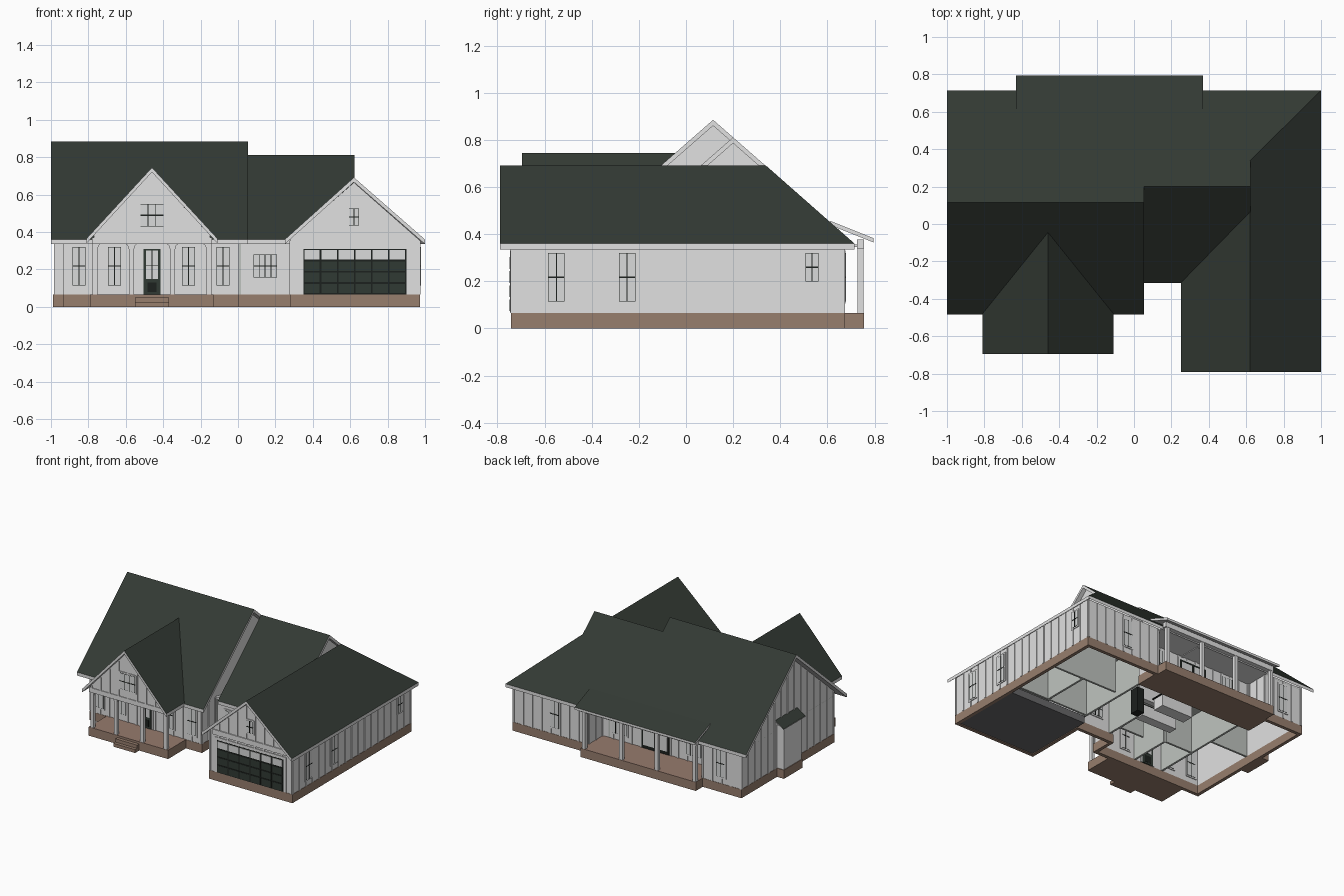
import bpy, bmesh
from mathutils import Vector

cube = bpy.data.objects.get("Cube")
if cube:
    bpy.data.objects.remove(cube, do_unlink=True)


def material(name, r, g, b):
    m = bpy.data.materials.new(name)
    m.use_nodes = True
    m.diffuse_color = (r, g, b, 1)
    m.node_tree.nodes["Principled BSDF"].inputs["Base Color"].default_value = (r, g, b, 1)
    return m


roof = material("dark_green_roof", .033, .042, .034)
wall = material("white_siding", .75, .75, .75)
brown = material("brown_masonry", .31, .21, .155)
deck = material("rosy_brown_deck", .31, .2, .155)
dark = material("black_frame", .012, .015, .013)
door = material("dark_green_door", .03, .042, .034)
glass = material("pale_glass", .7, .71, .71)
inside = material("interior_grey", .52, .55, .52)
tar = material("charcoal_slab", .14, .14, .145)


def finish(name, bm, mats):
    bmesh.ops.recalc_face_normals(bm, faces=bm.faces[:])
    me = bpy.data.meshes.new(name)
    bm.to_mesh(me)
    bm.free()
    for m in mats:
        me.materials.append(m)
    ob = bpy.data.objects.new(name, me)
    bpy.context.collection.objects.link(ob)
    return ob


def boxes(name, items):
    """One object from (x0, x1, y0, y1, z0, z1, material) boxes."""
    bm, mats = bmesh.new(), []
    for *b, mat in items:
        if mat not in mats:
            mats.append(mat)
        vs = bmesh.ops.create_cube(bm, size=1)["verts"]
        for v in vs:
            v.co = [(b[2*i] + b[2*i+1]) / 2 + v.co[i] * abs(b[2*i+1] - b[2*i]) for i in range(3)]
        for f in {f for v in vs for f in v.link_faces}:
            f.material_index = mats.index(mat)
    return finish(name, bm, mats)


def extruded(pts, offset):
    bm = bmesh.new()
    face = bm.faces.new([bm.verts.new(p) for p in pts])
    ext = bmesh.ops.extrude_face_region(bm, geom=[face], use_keep_orig=True)["geom"]
    bmesh.ops.translate(bm, verts=[g for g in ext if isinstance(g, bmesh.types.BMVert)], vec=offset)
    return bm


def prism(name, pts, axis, a, b, mat):
    place = {"x": lambda u, v: (a, u, v), "y": lambda u, v: (u, a, v), "z": lambda u, v: (u, v, a)}[axis]
    return finish(name, extruded([place(*p) for p in pts], Vector([(b - a) * (axis == c) for c in "xyz"])), [mat])


def slab(name, pts, t=.025):
    """Roof plane: green on top, white edges and underside."""
    bm = extruded(pts, Vector((0, 0, -t)))
    bmesh.ops.recalc_face_normals(bm, faces=bm.faces[:])
    for f in bm.faces:
        f.material_index = 0 if f.normal.z > .3 else 1
    return finish(name, bm, [roof, wall])


def gable(name, axis, u0, u1, mid, apex, slope, a, b):
    low = [(u, apex - slope * abs(u - mid)) for u in (u0, u1)]
    return prism(name, [(u0, .34), low[0], (mid, apex), low[1], (u1, .34)], axis, a, b, wall)


def panel(side, at, u0, u1, z0, z1, d, mat):
    """Plate set through a wall, standing proud of both faces by d."""
    s = 1 if side in ("back", "right") else -1
    a, b = at - s * (.02 + d), at + s * d
    return (u0, u1, a, b, z0, z1, mat) if side in ("front", "back") else (a, b, u0, u1, z0, z1, mat)


def window(name, side, at, u, w, z0, z1, cols=2, rows=2):
    h = w / 2
    items = [panel(side, at, u-h-.01, u+h+.01, z0-.01, z1+.01, .006, wall),
             panel(side, at, u-h, u+h, z0, z1, .007, dark),
             panel(side, at, u-h+.002, u+h-.002, z0+.002, z1-.002, .008, glass)]
    for i in range(1, cols):
        c = u - h + w * i / cols
        items.append(panel(side, at, c-.002, c+.002, z0, z1, .0095, dark))
    for i in range(1, rows):
        c = z0 + (z1 - z0) * i / rows
        items.append(panel(side, at, u-h, u+h, c-.003, c+.003, .0095, dark))
    boxes(name, items)


# Outer shell: foundation and walls follow one plan outline
plan = [(-.93, -.43), (0, -.43), (0, -.265), (.28, -.265), (.28, -.74), (.97, -.74),
        (.97, .67), (.34, .67), (.34, .5), (-.6, .5), (-.6, .67), (-.93, .67)]
edges = list(zip(plan, plan[1:] + plan[:1]))


def ring(name, z0, z1, t, offset, mat):
    bm = bmesh.new()
    lo, hi = ([bm.verts.new((x, y, z)) for x, y in plan] for z in (z0, z1))
    for i in range(len(plan)):
        j = (i + 1) % len(plan)
        bm.faces.new((lo[i], lo[j], hi[j], hi[i]))
    ob = finish(name, bm, [mat])
    mod = ob.modifiers.new("thickness", "SOLIDIFY")
    mod.thickness, mod.offset, mod.use_even_offset = t, offset, True


ring("foundation", 0, .065, .025, -.8, brown)
ring("outer_walls", .065, .36, .02, -1, wall)
prism("ceiling", plan, "z", .345, .352, inside)
boxes("garage_floor", [(.3, .95, -.72, -.17, .005, .06, tar)])

# Roof planes
K = .875
def main_z(y):
    return .885 - K * abs(y - .115)

def flat(pts):
    return [(x, y, main_z(y)) for x, y in pts]

slab("main_roof_front", flat([(-1, -.485), (.053, -.485), (.053, .115), (-1, .115)]))
slab("main_roof_back", flat([(-1, .715), (-1, .115), (.053, .115), (.053, .2), (.622, .2), (.622, .338), (1, .715)]))
slab("middle_roof_front", [(.053, -.315, .36), (.622, -.315, .36), (.622, .2, .811), (.053, .2, .811)])
slab("garage_roof_right", [(.62, -.79, .692), (1, -.79, .36), (1, .715, .36), (.62, .338, .692)])
slab("garage_roof_left", [(.25, -.79, .36), (.62, -.79, .692), (.62, .07, .692), (.25, -.315, .36)])
for s, label in ((-1, "right"), (1, "left")):
    e = -.46 + s * .35
    slab("porch_roof_" + label, [(e, -.695, .365), (-.46, -.695, .745), (-.46, -.045, .745), (e, -.48, .365)])
slab("back_porch_roof", [(-.63, .61, .457), (.37, .61, .457), (.37, .795, .383), (-.63, .795, .383)], .018)
slab("side_bay_roof", [(-.93, .01, .43), (-.93, .27, .43), (-1, .27, .385), (-1, .01, .385)], .007)

# Gable walls
gable("main_gable_right", "x", -.43, .67, .115, .86, K, -.93, -.91)
gable("main_gable_left", "x", -.43, .67, .115, .86, K, -.02, 0)
gable("middle_gable", "x", -.265, .67, .2, .787, K, .57, .59)
gable("porch_gable", "y", -.77, -.15, -.46, .72, 1.086, -.65, -.63)
gable("garage_gable", "y", .28, .97, .62, .665, .88, -.74, -.72)
boxes("garage_band", [(.31, .93, -.748, -.74, .345, .383, wall)])


# Battens along every wall, taller under the gables
def battens(p, q, z0, top):
    p, q = Vector(p), Vector(q)
    d = (q - p).normalized()
    out = Vector((d.y, -d.x)) * .005
    n = max(2, round((q - p).length / .08))
    items = []
    for i in range(n + 1):
        c = p.lerp(q, (i + .1) / (n + .2))
        a, b = c - d * .006, c + d * .006 + out
        items.append((min(a.x, b.x), max(a.x, b.x), min(a.y, b.y), max(a.y, b.y), z0, top(c), wall))
    return items


def wall_top(p, q):
    if p[0] == q[0] == -.93:
        return lambda c: main_z(c.y) - .028
    if p[1] == q[1] == -.74:
        return lambda c: .66 - .88 * abs(c.x - .62)
    return lambda c: .355


strips = [b for p, q in edges for b in battens(p, q, .066, wall_top(p, q))]
strips += battens((-.77, -.65), (-.15, -.65), .345, lambda c: .715 - 1.086 * abs(c.x + .46))
boxes("wall_battens", strips)

# Side bay
boxes("side_bay", [(-.985, -.92, .035, .245, .065, .385, wall), (-.99, -.92, .03, .25, 0, .065, brown)])

# Front porch with steps, posts and corner braces
boxes("front_porch_floor", [(-.79, -.13, -.645, -.43, 0, .061, brown), (-.79, -.13, -.645, -.43, .061, .066, deck)])
boxes("front_steps", [(-.55, -.37, -.67, -.645, 0, .05, brown), (-.55, -.37, -.694, -.67, 0, .025, brown)])
boxes("front_porch_ceiling", [(-.77, -.15, -.65, -.43, .335, .35, wall),
                              (-.78, -.14, -.655, -.62, .335, .37, wall)])
front_posts = (-.765, -.57, -.35, -.155)
boxes("front_posts", [(x-.013, x+.013, -.643, -.617, .065, .345, wall) for x in front_posts])
for x in front_posts:
    for s in (-1, 1):
        if -.78 < x + s * .04 < -.14:
            prism("post_brace", [(x, .34), (x + s*.035, .34), (x + s*.02, .328), (x + s*.013, .305), (x, .305)],
                  "y", -.638, -.622, wall)

# Back porch
boxes("back_porch_floor", [(-.61, .35, .5, .755, 0, .061, brown), (-.61, .35, .5, .755, .061, .066, deck)])
boxes("back_porch_ceiling", [(-.6, .34, .5, .73, .345, .355, wall), (-.61, .35, .725, .755, .34, .378, wall)])
boxes("back_posts", [(x-.013, x+.013, .727, .753, .065, .35, wall) for x in (-.595, -.28, .015, .325)])

# Windows
for x in (-.85, -.66, -.265, -.08):
    window("front_window", "front", -.43, x, .07, .115, .32)
window("middle_window", "front", -.265, .145, .125, .158, .28, 4)
window("porch_gable_window", "front", -.65, -.46, .125, .43, .55, 3)
window("garage_gable_window", "front", -.74, .62, .055, .435, .525)
for y in (-.55, -.25):
    window("side_window", "right", .97, y, .07, .115, .32)
window("small_side_window", "right", .97, .535, .055, .2, .32)
for x in (.62, -.76):
    window("back_window", "back", .67, x, .07, .115, .32)
for x in (-.42, .2):
    window("back_porch_window", "back", .5, x, .12, .115, .32, 4)

# Doors
boxes("front_door", [panel("front", -.43, -.52, -.40, .067, .325, .006, wall),
                     panel("front", -.43, -.505, -.415, .067, .31, .008, door),
                     panel("front", -.43, -.492, -.428, .15, .3, .009, glass),
                     panel("front", -.43, -.462, -.458, .15, .3, .0098, dark),
                     panel("front", -.43, -.492, -.428, .22, .225, .0098, dark),
                     panel("front", -.43, -.485, -.435, .08, .13, .0098, dark)])
boxes("back_door", [panel("back", .5, -.23, .03, .067, .325, .006, wall),
                    panel("back", .5, -.215, .015, .067, .315, .008, dark),
                    panel("back", .5, -.2, -.11, .09, .3, .009, glass),
                    panel("back", .5, -.09, 0, .09, .3, .009, glass)])
leaf = [panel("front", -.74, .33, .92, .067, .33, .006, wall),
        panel("front", -.74, .35, .9, .067, .31, .007, dark)]
for i in range(6):
    for j in range(4):
        x, z = .356 + i * .091, .073 + j * .06
        leaf.append(panel("front", -.74, x, x + .081, z, z + .05, .0098, glass if j == 3 else door))
boxes("garage_door", leaf)

# Interior partitions and kitchen, open to below
boxes("partitions", [(x0, x1, y0, y1, .065, .345, inside) for x0, x1, y0, y1 in (
    (.28, .95, -.17, -.155), (.28, .295, -.27, .5), (.34, .95, .2, .215), (.62, .635, -.16, .2),
    (-.6, -.585, -.41, .5), (-.91, -.6, .1, .115), (-.36, -.345, -.41, -.1), (-.6, -.36, -.1, -.085),
    (-.2, 0, -.15, -.135), (0, .015, -.27, .05))])
boxes("kitchen_units", [(-.3, 0, .02, .09, .065, .15, wall), (-.3, 0, .02, .09, .15, .157, dark),
                        (-.3, 0, .02, .06, .22, .33, wall), (-.28, -.02, .19, .28, .065, .15, wall),
                        (-.29, -.01, .18, .29, .15, .157, dark), (.01, .07, .05, .12, .065, .25, dark)])
